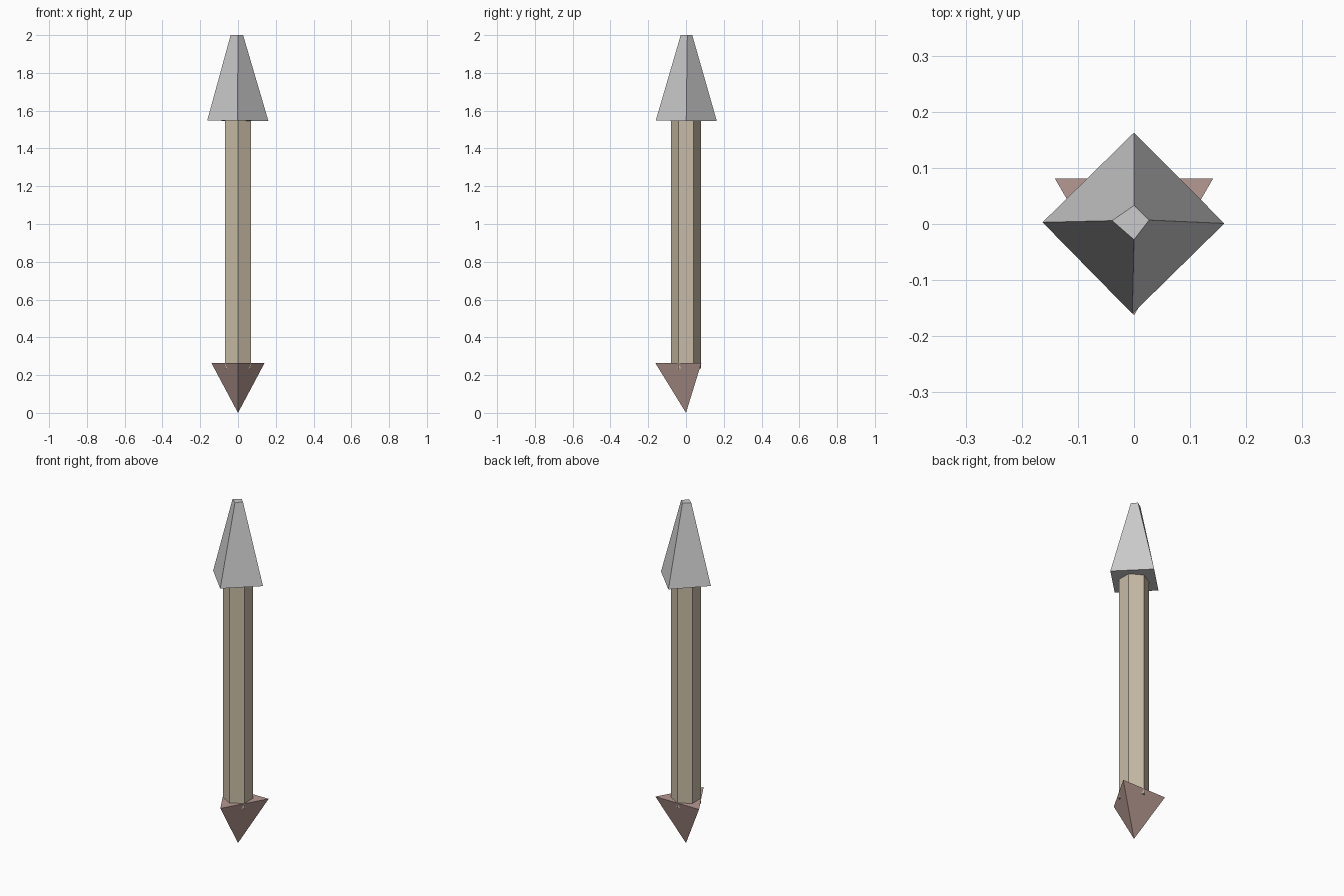
import bpy, bmesh
from math import sin, cos, radians

if "Cube" in bpy.data.objects:
    bpy.data.objects.remove(bpy.data.objects["Cube"])


def ring(radius, sides, z, start):
    """Regular polygon at height z."""
    step = 360 / sides
    return [(radius * cos(radians(start + i * step)),
             radius * sin(radians(start + i * step)), z) for i in range(sides)]


def loft(name, lower, upper, color=None):
    """Closed flat-sided solid between two rings; a single point makes a tip."""
    bm = bmesh.new()
    a = [bm.verts.new(p) for p in lower]
    b = [bm.verts.new(p) for p in upper]
    n = max(len(a), len(b))
    for i in range(n):
        j = (i + 1) % n
        if len(a) == 1:
            bm.faces.new((a[0], b[j], b[i]))
        else:
            bm.faces.new((a[i], a[j], b[j], b[i]))
    for cap in (a, b):
        if len(cap) > 2:
            bm.faces.new(cap)
    bmesh.ops.recalc_face_normals(bm, faces=bm.faces)
    mesh = bpy.data.meshes.new(name)
    bm.to_mesh(mesh)
    bm.free()
    obj = bpy.data.objects.new(name, mesh)
    bpy.context.collection.objects.link(obj)
    if color:
        mat = bpy.data.materials.new(name + "_color")
        mat.diffuse_color = (*color, 1)
        mat.use_nodes = True
        mat.node_tree.nodes["Principled BSDF"].inputs["Base Color"].default_value = mat.diffuse_color
        mesh.materials.append(mat)
    return obj


# Blunt four-sided head, slightly irregular like hand-cut stone
loft("head",
     [(0.161, 0.001, 1.545), (0, 0.163, 1.545), (-0.163, 0.003, 1.548), (-0.003, -0.16, 1.548)],
     [(0.027, 0.007, 2.0), (0, 0.033, 2.0), (-0.039, 0.006, 2.0), (0, -0.028, 2.0)])

# Hexagonal wooden shaft
loft("shaft", ring(0.08, 6, 0.235, 30), ring(0.08, 6, 1.548, 30), (0.58, 0.50, 0.38))

# Three-sided pointed foot
loft("foot_spike", [(0, 0, 0)], ring(0.163, 3, 0.265, 30), (0.47, 0.32, 0.29))
